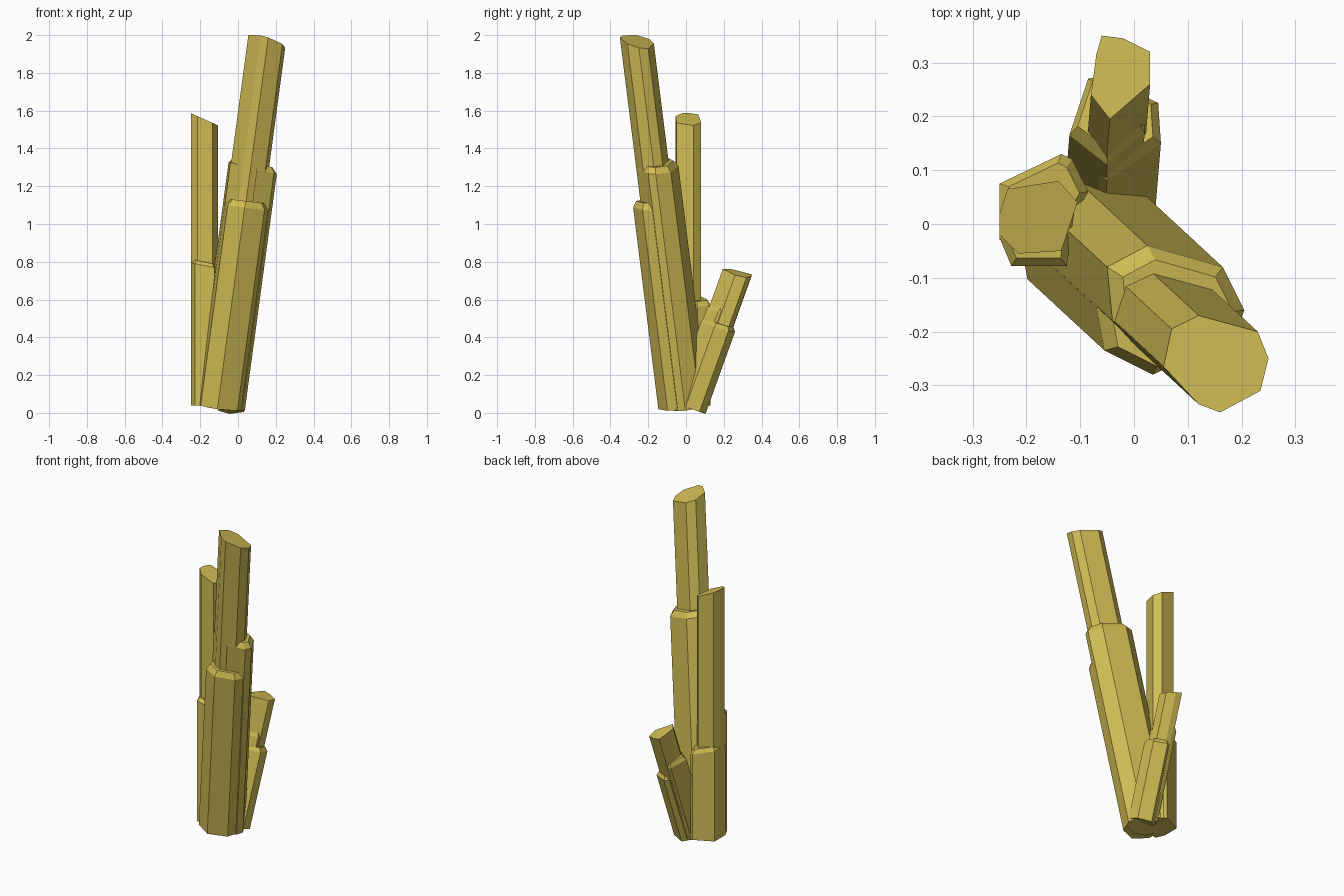
import bpy
import bmesh
from mathutils import Vector

old = bpy.data.objects.get("Cube")
if old:
    bpy.data.objects.remove(old, do_unlink=True)

# One mineral colour for the whole cluster
crystal_yellow = bpy.data.materials.new("crystal_yellow")
crystal_yellow.use_nodes = True
colour = (0.64, 0.51, 0.09, 1.0)
crystal_yellow.diffuse_color = colour
crystal_yellow.node_tree.nodes["Principled BSDF"].inputs["Base Color"].default_value = colour


def crystal(name, outline, axis, top, slope, bottom, shoulder=0.0):
    """Leaning prism: outline of the slanted top, slid down its axis to the bottom.
    A shoulder adds a narrow sloping lip around the top."""
    axis = Vector((axis[0], axis[1], 1.0))
    points = [Vector((x, y, 0.0)) for x, y in outline]
    centre = sum(points, Vector()) / len(points)
    upper, lower, lip = [], [], []
    for point in points:
        offset = point - centre
        height = top + slope[0] * offset.x + slope[1] * offset.y
        rim = Vector((point.x, point.y, height))
        foot = bottom - axis.x * offset.x - axis.y * offset.y
        upper.append(rim)
        lower.append(rim + axis * (foot - height))
        middle = Vector((centre.x, centre.y, top))
        lip.append(middle + (rim - middle) * 0.8 + axis * shoulder)

    rings = [lower, upper] + ([lip] if shoulder else [])
    bm = bmesh.new()
    loops = [[bm.verts.new(co) for co in ring] for ring in rings]
    count = len(points)
    for below, above in zip(loops, loops[1:]):
        for i in range(count):
            j = (i + 1) % count
            bm.faces.new((below[i], below[j], above[j], above[i]))
    bm.faces.new(loops[0][::-1])
    bm.faces.new(loops[-1])
    bmesh.ops.recalc_face_normals(bm, faces=bm.faces[:])
    mesh = bpy.data.meshes.new(name)
    bm.to_mesh(mesh)
    bm.free()
    mesh.materials.append(crystal_yellow)
    obj = bpy.data.objects.new(name, mesh)
    bpy.context.collection.objects.link(obj)
    return obj


# Tall crystal leaning forward, wrapped by two shorter sheaths
tall_axis = (0.135, -0.125)
crystal("tall_core",
        [(0.12, -0.17), (0.23, -0.2), (0.25, -0.25), (0.235, -0.31),
         (0.16, -0.35), (0.12, -0.335), (0.055, -0.265), (0.07, -0.195)],
        tall_axis, top=1.967, slope=(-0.33, -0.25), bottom=0.8)
crystal("tall_rear_sheath",
        [(-0.05, -0.08), (0.025, -0.04), (0.165, -0.08), (0.205, -0.16),
         (0.19, -0.2), (0.1, -0.25), (0.02, -0.24), (-0.04, -0.18)],
        tall_axis, top=1.295, slope=(-0.25, 0.0), bottom=0.03, shoulder=0.03)
crystal("tall_front_sheath",
        [(-0.07, -0.155), (-0.055, -0.235), (0.035, -0.28), (0.14, -0.23),
         (0.17, -0.15), (0.12, -0.1), (0.0, -0.1)],
        tall_axis, top=1.085, slope=(-0.12, 0.0), bottom=0.03, shoulder=0.035)

# Upright crystal at the side
upright = (0.0, 0.0)
crystal("upright_core",
        [(-0.25, 0.02), (-0.235, 0.065), (-0.14, 0.08), (-0.105, 0.04),
         (-0.135, -0.05), (-0.215, -0.055), (-0.25, -0.02)],
        upright, top=1.56, slope=(-0.45, 0.0), bottom=0.3)
crystal("upright_front_sheath",
        [(-0.228, -0.078), (-0.125, -0.078), (-0.11, 0.03),
         (-0.14, 0.075), (-0.235, 0.06), (-0.248, -0.03)],
        upright, top=0.78, slope=(-0.2, 0.0), bottom=0.04, shoulder=0.02)
crystal("upright_rear_sheath",
        [(-0.25, 0.075), (-0.135, 0.13), (-0.115, 0.12), (-0.085, 0.06),
         (-0.12, 0.0), (-0.2, -0.03), (-0.25, -0.03)],
        upright, top=0.58, slope=(-0.25, 0.0), bottom=0.04, shoulder=0.025)

# Short crystal leaning backward
short_axis = (0.03, 0.36)
crystal("short_core",
        [(-0.06, 0.35), (-0.02, 0.345), (0.03, 0.32), (0.03, 0.26),
         (-0.045, 0.195), (-0.08, 0.24), (-0.07, 0.315)],
        short_axis, top=0.738, slope=(-0.25, -0.22), bottom=0.2)
crystal("short_right_sheath",
        [(0.045, 0.225), (0.05, 0.15), (-0.05, 0.08), (-0.09, 0.12),
         (-0.09, 0.22), (-0.03, 0.26)],
        short_axis, top=0.455, slope=(-0.1, -0.3), bottom=0.025, shoulder=0.02)
crystal("short_left_sheath",
        [(-0.12, 0.165), (-0.085, 0.27), (-0.06, 0.275), (0.02, 0.24),
         (0.02, 0.17), (-0.05, 0.11)],
        short_axis, top=0.535, slope=(-0.1, -0.2), bottom=0.04, shoulder=0.025)
